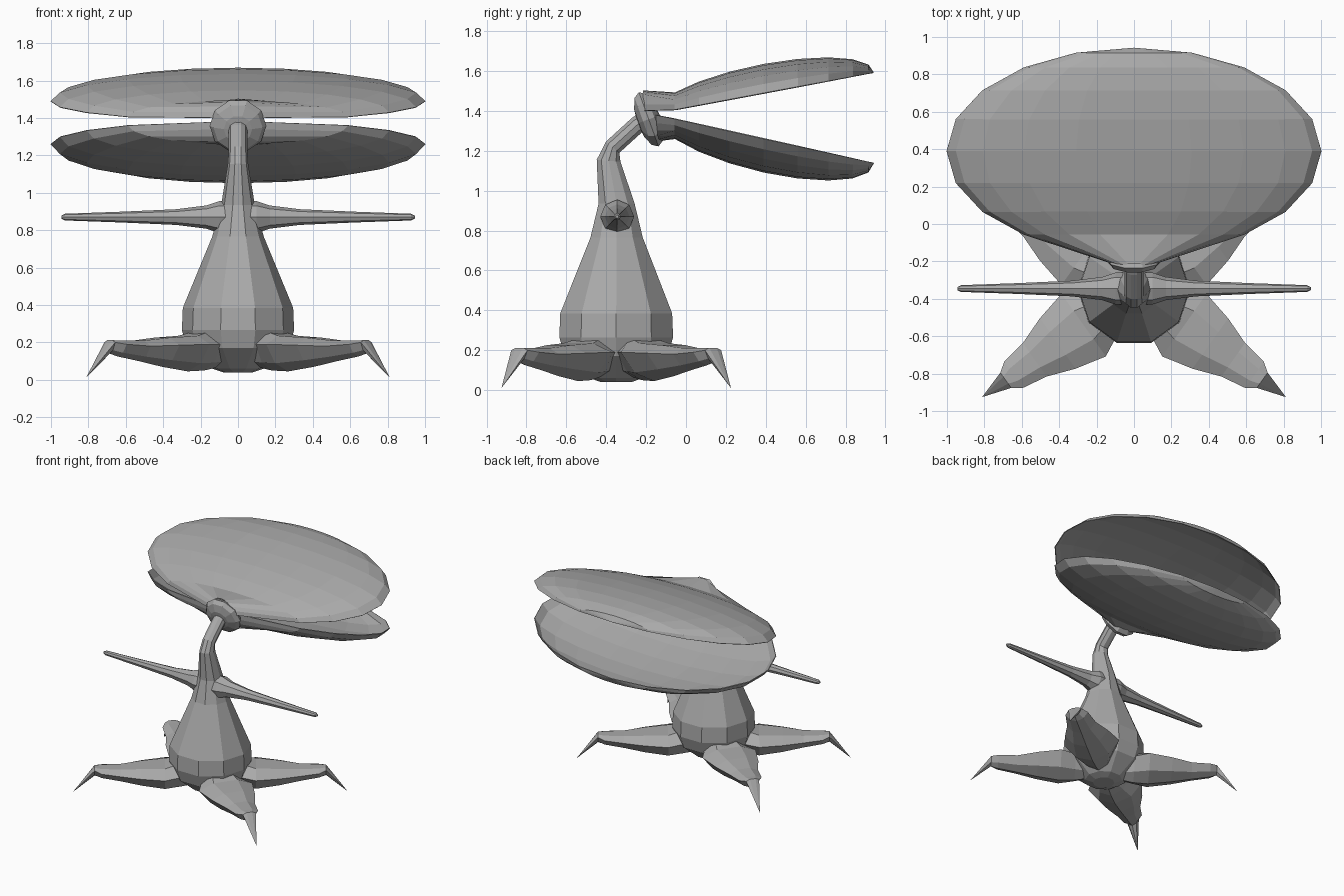
import bpy, bmesh, math
from math import sin, cos, pi, radians
from mathutils import Vector

if "Cube" in bpy.data.objects:
    bpy.data.objects.remove(bpy.data.objects["Cube"])

grey = bpy.data.materials.new("stone grey")
grey.diffuse_color = (0.4, 0.4, 0.4, 1)
grey.use_nodes = True
grey.node_tree.nodes["Principled BSDF"].inputs["Base Color"].default_value = grey.diffuse_color


def loft(name, rings, closed=True, caps=True):
    """Bridge a series of equal-length point rings into one flat-shaded object."""
    bm = bmesh.new()
    rows = [[bm.verts.new(p) for p in r] for r in rings]
    n = len(rings[0])
    for a, b in zip(rows, rows[1:]):
        for i in range(n if closed else n - 1):
            j = (i + 1) % n
            bm.faces.new((a[i], a[j], b[j], b[i]))
    if caps:
        bm.faces.new(rows[0])
        bm.faces.new(rows[-1])
    bmesh.ops.remove_doubles(bm, verts=bm.verts, dist=0.0005)
    bmesh.ops.recalc_face_normals(bm, faces=bm.faces)
    me = bpy.data.meshes.new(name)
    bm.to_mesh(me)
    bm.free()
    me.materials.append(grey)
    ob = bpy.data.objects.new(name, me)
    bpy.context.collection.objects.link(ob)
    return ob


def body_ring(y, z, rx, ry, tilt=0):
    t = radians(tilt)
    pts = []
    for k in range(10):
        a = k * pi / 5
        v = ry * sin(a)
        pts.append((rx * cos(a), y + v * cos(t), z + v * sin(t)))
    return pts


# body and bent neck: (y, z, half width x, half width y, tilt)
loft("body", [body_ring(*r) for r in (
    (-.35, .04, .08, .08), (-.35, .06, .14, .14), (-.35, .17, .27, .27),
    (-.35, .265, .30, .30), (-.35, .385, .295, .295),
    (-.348, .765, .138, .138), (-.348, .935, .09, .095),
    (-.388, 1.15, .055, .063, -5), (-.368, 1.218, .05, .046, -40),
    (-.245, 1.33, .05, .046, -50), (-.2, 1.36, .05, .046, -50))])

# thin side arms
ARM = ((.0, .085), (.10, .085), (.17, .062), (.33, .042), (.62, .029),
       (.925, .018), (.945, .008))
for side, label in ((1, "right"), (-1, "left")):
    loft(label + "_arm", [[(side * x, -.345 + r * cos(k * pi / 4),
                            .87 + r * sin(k * pi / 4)) for k in range(8)]
                          for x, r in ARM])

# four clawed legs: (distance out, half width, top z, side z, bottom z)
LEG = ((.12, .10, .24, .17, .07), (.22, .15, .262, .19, .05),
       (.33, .205, .235, .19, .045), (.50, .165, .225, .185, .07),
       (.65, .11, .21, .18, .10), (.79, .086, .21, .19, .125),
       (.84, .05, .212, .20, .14), (.996, .0, .01, .01, .01))
for sx in (1, -1):
    for sy in (1, -1):
        d = Vector((.816 * sx, .578 * sy, 0))
        n = Vector((-d.y, d.x, 0))
        rings = []
        for s, w, top, mid, bot in LEG:
            rings.append([Vector((0, -.35, z)) + d * s + n * t for t, z in (
                (w, mid), (w * .45, top), (-w * .45, top), (-w, mid),
                (-w * .6, bot + (mid - bot) * .3), (0, bot),
                (w * .6, bot + (mid - bot) * .3))])
        loft(("back" if sy > 0 else "front") + ("_right" if sx > 0 else "_left")
             + "_leg", rings)

# tilted disc-like head
rings = []
for i in range(7):
    a = pi * i / 6
    c = Vector((0, -.187, 1.358)) + Vector((0, .94, .34)) * (-.06 * cos(a))
    r = .152 * sin(a)
    rings.append([c + Vector((cos(k * pi / 5), 0, 0)) * r
                  + Vector((0, -.34, .94)) * (r * sin(k * pi / 5))
                  for k in range(10)])
loft("head", rings, caps=False)


# hollow half-ellipsoid jaws that narrow into a stem at the head
def jaw(name, rim_z, slope, height, stem):
    rows = [(.39 + .55 * cos(i * pi / 10), sin(i * pi / 10),
             rim_z + slope * .55 * cos(i * pi / 10), height * sin(i * pi / 10))
            for i in range(9)]
    rows.append(stem)
    ob = loft(name, [[(w * cos(k * pi / 10), y, z + h * sin(k * pi / 10))
                      for k in range(11)] for y, w, z, h in rows],
              closed=False, caps=False)
    mod = ob.modifiers.new("thickness", "SOLIDIFY")
    mod.thickness = .006
    mod.offset = 0


jaw("upper_jaw", 1.488, .187, .145, (-.215, .10, 1.40, .10))
jaw("lower_jaw", 1.262, -.222, -.168, (-.15, .10, 1.38, -.13))
